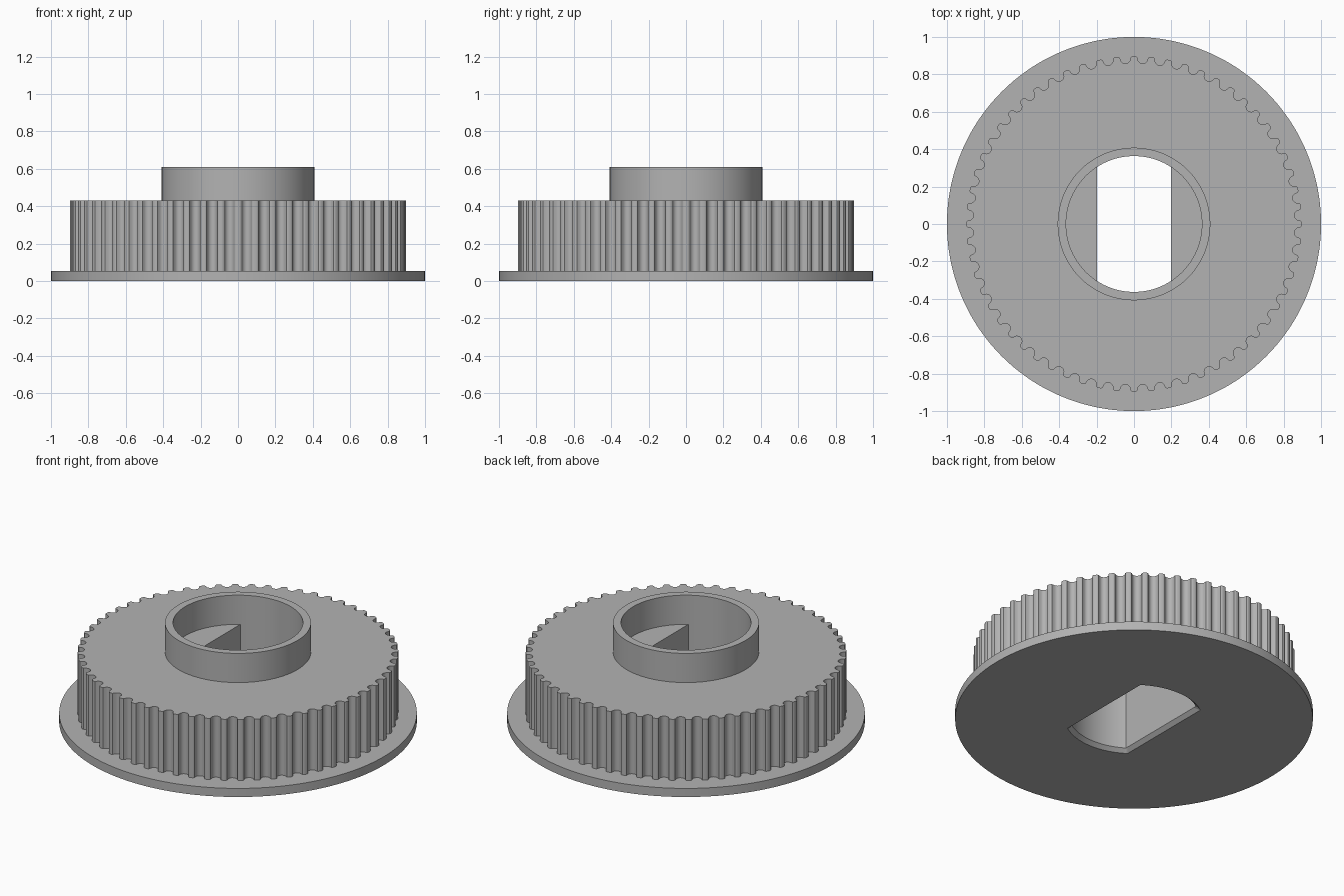
import bpy, bmesh
from math import pi, sin, cos, sqrt, asin, tau

old = bpy.data.objects.get("Cube")
if old:
    bpy.data.objects.remove(old, do_unlink=True)

TEETH, STEPS = 60, 16
TIP, DEPTH = 0.897, 0.038        # tooth tip radius and groove depth
BORE, HALF_SLOT, CHAMFER = 0.363, 0.197, 0.022


def circle(radius):
    return lambda a: radius


def slot(grow):
    """Round hole with two flat sides, enlarged by grow."""
    return lambda a: min(BORE + grow, (HALF_SLOT + grow) / max(abs(cos(a)), 1e-6))


def toothed(a):
    """Round-bottomed belt grooves between narrow rounded lands."""
    pitch = TIP * tau / TEETH
    d = abs((a * TEETH / tau) % 1 - 0.5) * pitch      # distance from groove centre
    groove, fillet = 0.30 * pitch, 0.14 * pitch
    if d < groove:
        return TIP - fillet * 0.7 - (DEPTH - fillet * 0.7) * sqrt(1 - (d / groove) ** 2)
    t = min((d - groove) / fillet, 1)
    return TIP - fillet * 0.7 * (1 - sqrt(1 - (1 - t) ** 2))


# Shared angles, with extra ones at the slot corners
angles = {round(i * tau / (TEETH * STEPS), 6) for i in range(TEETH * STEPS)}
for grow in (0, CHAMFER):
    corner = pi / 2 - asin((HALF_SLOT + grow) / (BORE + grow))
    angles |= {round(v, 6) for v in (corner, pi - corner, pi + corner, tau - corner)}
angles = sorted(angles)

# Closed section: outline and height, from the underside out, up and back through the bore
section = [
    (slot(CHAMFER), 0), (circle(1), 0), (circle(1), 0.053),           # flange
    (toothed, 0.053), (toothed, 0.43),                                # toothed rim
    (circle(0.408), 0.43), (circle(0.408), 0.61),                     # hub
    (circle(BORE), 0.61), (circle(BORE), 0.43),                       # bore
    (slot(0), 0.43), (slot(0), CHAMFER),                              # slot
]

bm = bmesh.new()
loops = [[bm.verts.new((f(a) * cos(a), f(a) * sin(a), z)) for a in angles] for f, z in section]
for k, low in enumerate(loops):
    high = loops[(k + 1) % len(loops)]
    for i in range(len(angles)):
        j = (i + 1) % len(angles)
        bm.faces.new((low[i], low[j], high[j], high[i]))
bmesh.ops.remove_doubles(bm, verts=bm.verts, dist=1e-5)
bmesh.ops.recalc_face_normals(bm, faces=bm.faces)
mesh = bpy.data.meshes.new("belt_pulley")
bm.to_mesh(mesh)
bm.free()

# Plain grey material
grey = bpy.data.materials.new("plain_grey")
grey.use_nodes = True
colour = (0.45, 0.45, 0.45, 1)
grey.diffuse_color = colour
grey.node_tree.nodes["Principled BSDF"].inputs["Base Color"].default_value = colour
mesh.materials.append(grey)

pulley = bpy.data.objects.new("belt_pulley", mesh)
bpy.context.collection.objects.link(pulley)
bpy.context.view_layer.objects.active = pulley
pulley.select_set(True)
bpy.ops.object.shade_smooth_by_angle(angle=pi / 6)
